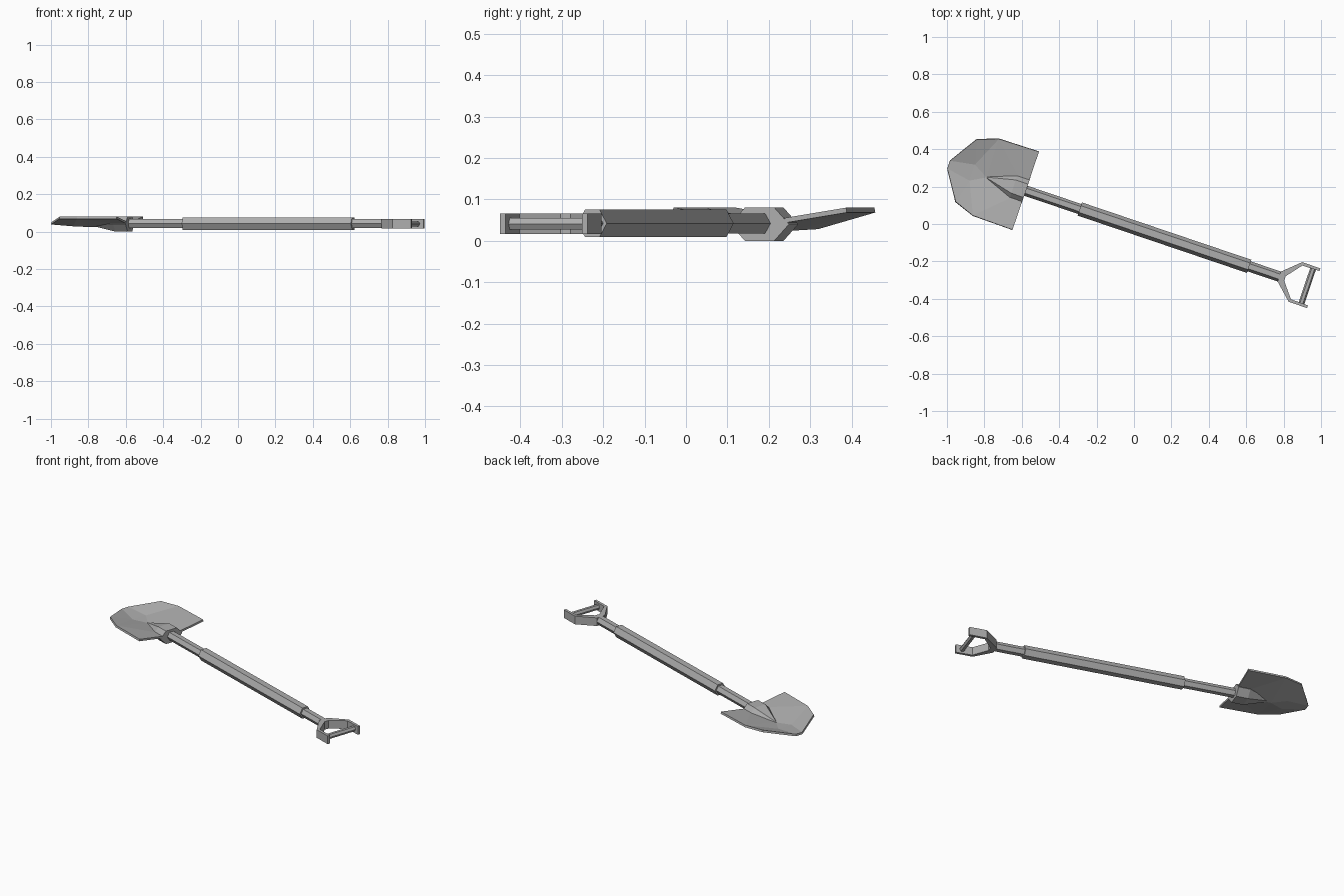
import bpy, bmesh, math

cube = bpy.data.objects.get("Cube")
if cube:
    bpy.data.objects.remove(cube, do_unlink=True)

AXIS_ANGLE = math.radians(-18.7)   # the whole tool lies turned about z
MID = 0.042                        # height of the shaft axis

steel = bpy.data.materials.new("grey")
steel.use_nodes = True
GREY = (0.42, 0.42, 0.42, 1)
steel.diffuse_color = GREY
steel.node_tree.nodes["Principled BSDF"].inputs["Base Color"].default_value = GREY


def finish(name, bm):
    """Turn a bmesh built along local x into a placed, flat shaded object."""
    bmesh.ops.recalc_face_normals(bm, faces=bm.faces)
    mesh = bpy.data.meshes.new(name)
    bm.to_mesh(mesh)
    bm.free()
    mesh.materials.append(steel)
    ob = bpy.data.objects.new(name, mesh)
    bpy.context.collection.objects.link(ob)
    ob.rotation_euler.z = AXIS_ANGLE
    ob.location.y = -0.018
    return ob


def hexagon(u, hw, hh, z=MID):
    """Six-sided section across the axis, flat on top and bottom."""
    return [(u, hw * math.cos(a), z + hh * math.sin(a) / math.sin(math.pi / 3))
            for a in (i * math.pi / 3 for i in range(6))]


def loft(name, sections):
    bm = bmesh.new()
    rings = [[bm.verts.new(p) for p in s] for s in sections]
    for a, b in zip(rings, rings[1:]):
        for i in range(len(a)):
            j = (i + 1) % len(a)
            bm.faces.new((a[i], a[j], b[j], b[i]))
    bm.faces.new(rings[0])
    bm.faces.new(rings[-1])
    return finish(name, bm)


# Shaft with a thicker sleeve
loft("shaft", [hexagon(-0.65, 0.028, 0.024), hexagon(0.835, 0.028, 0.024)])
loft("shaft_sleeve", [hexagon(-0.306, 0.037, 0.033), hexagon(0.65, 0.037, 0.033)])

# Socket tapering to a point on the blade
loft("blade_socket", [hexagon(-0.61, 0.075, 0.04, 0.04),
                      hexagon(-0.68, 0.075, 0.04, 0.04),
                      hexagon(-0.832, 0.003, 0.003, 0.036)])

# Dished blade, mirrored half by half
bm = bmesh.new()
spine = [bm.verts.new(p) for p in ((-0.611, 0, 0.045), (-0.832, 0, 0.036))]
tips = []
for s in (1, -1):
    rim = [bm.verts.new((u, s * v, z)) for u, v, z in (
        (-0.611, 0.22, 0.08), (-0.836, 0.216, 0.08),
        (-0.947, 0.175, 0.08), (-1.046, 0.022, 0.05))]
    fold = bm.verts.new((-0.913, s * 0.045, 0.04))
    for face in ((spine[0], rim[0], rim[1]), (spine[0], rim[1], spine[1]),
                 (spine[1], rim[1], fold), (fold, rim[1], rim[2]),
                 (fold, rim[2], rim[3])):
        bm.faces.new(face)
    tips.append((fold, rim[3]))
(fold_l, tip_l), (fold_r, tip_r) = tips
bm.faces.new((spine[1], fold_l, fold_r))
bm.faces.new((fold_l, tip_l, tip_r, fold_r))
blade = finish("blade", bm)
# Normals face up so the thickness grows downwards
if blade.data.polygons[0].normal.z < 0:
    blade.data.flip_normals()
solid = blade.modifiers.new("thickness", "SOLIDIFY")
solid.thickness = 0.012
solid.offset = -1

# Forked handle frame
outer = [(1.015, 0.112), (0.911, 0.112), (0.82, 0.028)]
inner = [(1.015, 0.097), (0.918, 0.095), (0.852, 0.013)]
outer += [(u, -v) for u, v in reversed(outer)]
inner += [(u, -v) for u, v in reversed(inner)]
loft("handle_fork", [[(o[0], o[1], 0.016), (o[0], o[1], 0.066),
                      (i[0], i[1], 0.066), (i[0], i[1], 0.016)]
                     for o, i in zip(outer, inner)])

# Cross grip
loft("handle_grip", [[(0.978 + 0.016 * math.cos(i * math.pi / 3), v,
                       0.041 + 0.016 * math.sin(i * math.pi / 3)) for i in range(6)]
                     for v in (-0.1, 0.1)])
